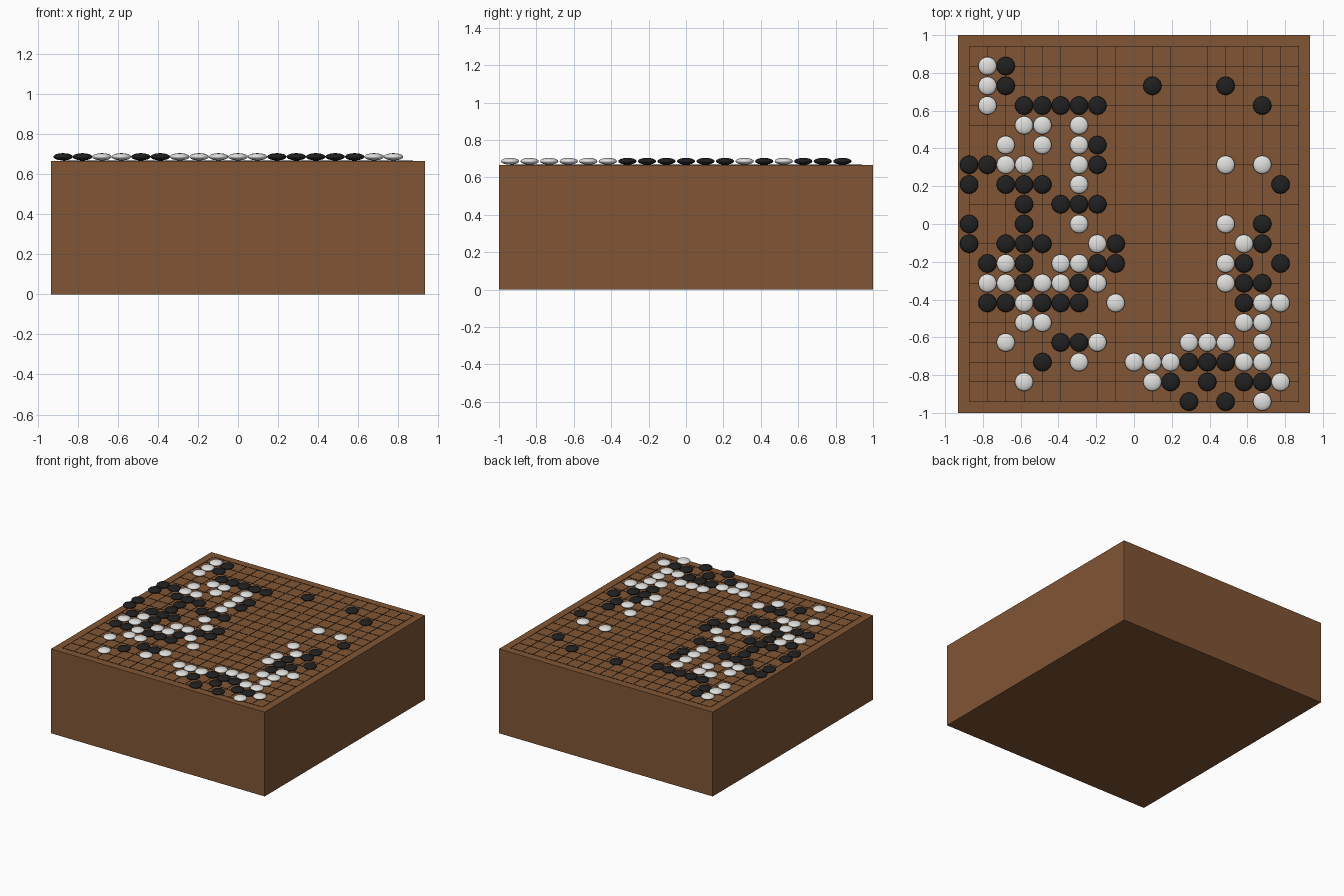
import bpy, bmesh, math
from mathutils import Matrix

if "Cube" in bpy.data.objects:
    bpy.data.objects.remove(bpy.data.objects["Cube"])

HX, HY, TOP = 0.933, 1.0, 0.666      # board half sizes and height
DX, DY = 0.097, 0.1045               # grid spacing
LINE = 0.002                         # grid line width
N = 19

# Columns holding stones, for each row from the back to the front
BLACK = {1: [2], 2: [2, 10, 14], 3: [3, 4, 5, 6, 7, 16], 5: [7], 6: [0, 1, 7],
         7: [0, 2, 3, 4, 17], 8: [3, 5, 6, 7], 9: [0, 3, 16], 10: [0, 2, 3, 4, 8, 16],
         11: [1, 3, 7, 8, 15, 17], 12: [3, 6, 15, 16], 13: [1, 2, 4, 5, 6, 15],
         15: [5, 6], 16: [4, 12, 13, 14], 17: [11, 13, 15, 16], 18: [12, 14]}
WHITE = {1: [1], 2: [1], 3: [1], 4: [3, 4, 6], 5: [2, 4, 6], 6: [2, 3, 6, 14, 16],
         7: [6], 9: [6, 14], 10: [7, 15], 11: [2, 5, 6, 14], 12: [1, 2, 4, 5, 7, 14],
         13: [3, 8, 16, 17], 14: [3, 4, 15, 16], 15: [2, 7, 12, 13, 14, 16],
         16: [6, 9, 10, 11, 15, 16], 17: [3, 10, 17], 18: [16]}


def material(name, rgb):
    m = bpy.data.materials.new(name)
    m.diffuse_color = (*rgb, 1)
    m.use_nodes = True
    m.node_tree.nodes["Principled BSDF"].inputs["Base Color"].default_value = m.diffuse_color
    return m


def make_object(name, bm, mat):
    mesh = bpy.data.meshes.new(name)
    bm.to_mesh(mesh)
    bm.free()
    mesh.materials.append(mat)
    ob = bpy.data.objects.new(name, mesh)
    bpy.context.collection.objects.link(ob)
    return ob


def add_box(bm, centre, size):
    bmesh.ops.create_cube(bm, size=1, matrix=Matrix.Translation(centre) @ Matrix.Diagonal((*size, 1)))


wood = material("brown wood", (0.22, 0.093, 0.035))
ink = material("line black", (0.006, 0.006, 0.006))
black = material("stone black", (0.014, 0.014, 0.015))
white = material("stone white", (0.75, 0.75, 0.74))

# Thick wooden block
bm = bmesh.new()
add_box(bm, (0, 0, TOP / 2), (2 * HX, 2 * HY, TOP))
make_object("board", bm, wood)

# Thin grid lines on the top
bm = bmesh.new()
for i in range(N):
    k = i - N // 2
    add_box(bm, (k * DX, 0, TOP + 0.001), (LINE, (N - 1) * DY, 0.002))
    add_box(bm, (0, k * DY, TOP + 0.001), ((N - 1) * DX, LINE, 0.002))
make_object("grid_lines", bm, ink)

# Lens-shaped stones on the line crossings
for name, rows, mat in (("black_stones", BLACK, black), ("white_stones", WHITE, white)):
    bm = bmesh.new()
    for j, columns in rows.items():
        for i in columns:
            place = Matrix.Translation(((i - 9) * DX, (9 - j) * DY, TOP + 0.0205))
            bmesh.ops.create_uvsphere(bm, u_segments=24, v_segments=12, radius=1,
                                      matrix=place @ Matrix.Diagonal((0.0485, 0.0485, 0.018, 1)))
    for f in bm.faces:
        f.smooth = True
    make_object(name, bm, mat)
